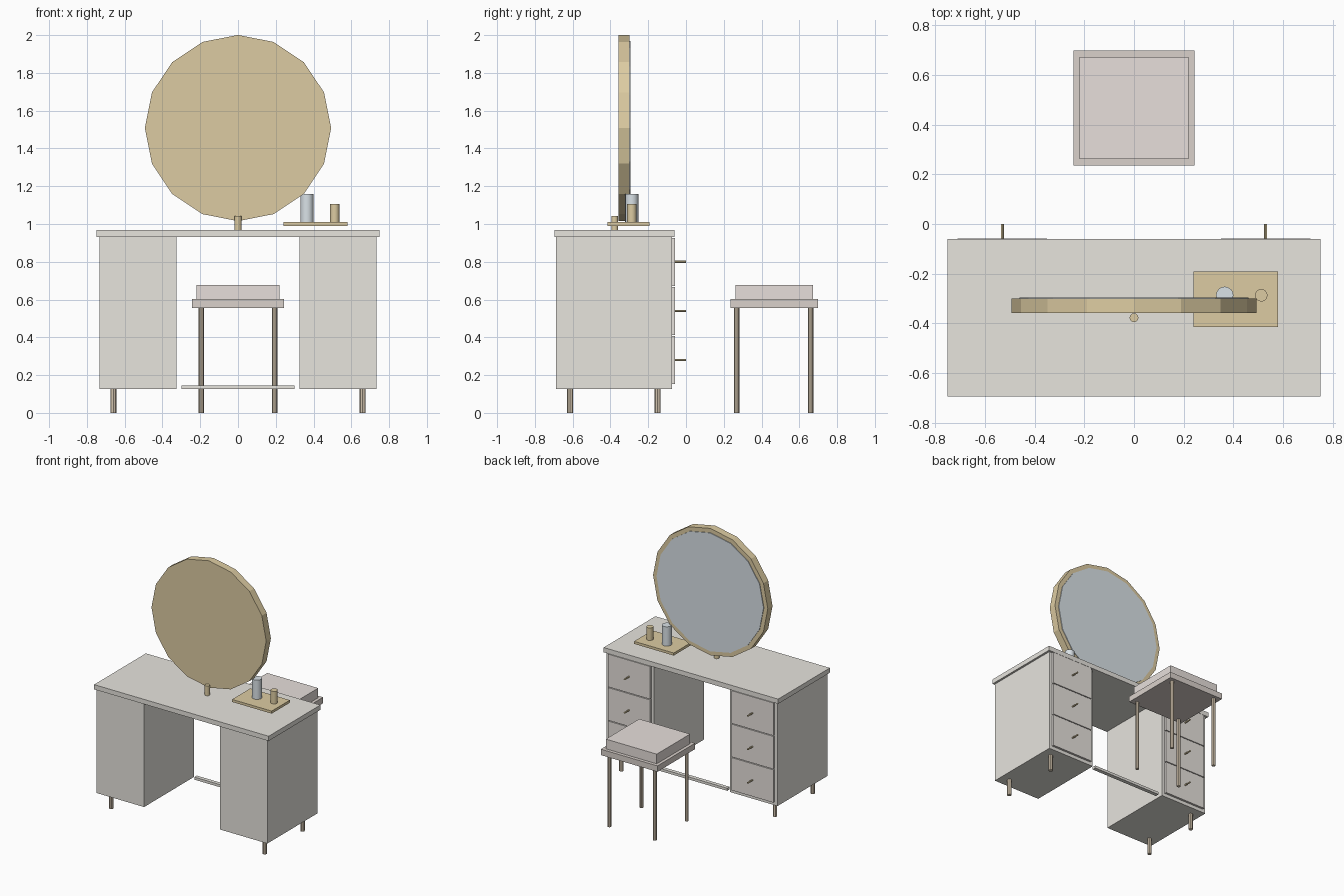
import bpy, math

if "Cube" in bpy.data.objects:
    bpy.data.objects.remove(bpy.data.objects["Cube"])


def material(name, r, g, b):
    m = bpy.data.materials.new(name)
    m.diffuse_color = (r, g, b, 1)
    m.use_nodes = True
    m.node_tree.nodes["Principled BSDF"].inputs["Base Color"].default_value = m.diffuse_color
    return m


CREAM = material("cream_paint", 0.80, 0.78, 0.73)
FRONT = material("drawer_paint", 0.80, 0.76, 0.72)
GOLD = material("brass", 0.72, 0.60, 0.36)
WOOD = material("leg_wood", 0.66, 0.56, 0.43)
FABRIC = material("fabric", 0.80, 0.74, 0.71)
SEAT = material("seat_paint", 0.70, 0.64, 0.60)
GLASS = material("glass", 0.70, 0.76, 0.80)


def box(name, x, y, z, mat):
    """Box from (min, max) pairs on each axis."""
    bpy.ops.mesh.primitive_cube_add(
        size=1, location=[(a + b) / 2 for a, b in (x, y, z)])
    o = bpy.context.object
    o.name = name
    o.scale = [b - a for a, b in (x, y, z)]
    bpy.ops.object.transform_apply(location=False, rotation=False, scale=True)
    o.data.materials.append(mat)
    return o


def rod(name, x, y, z, r, mat, sides=8, smooth=False):
    """Upright cylinder between two heights."""
    bpy.ops.mesh.primitive_cylinder_add(
        vertices=sides, radius=r, depth=z[1] - z[0],
        location=(x, y, (z[0] + z[1]) / 2))
    o = bpy.context.object
    o.name = name
    o.data.materials.append(mat)
    if smooth:
        bpy.ops.object.shade_smooth_by_angle()
    return o


def disc(name, x, z, y, r, mat, sides):
    """Cylinder lying along y."""
    bpy.ops.mesh.primitive_cylinder_add(
        vertices=sides, radius=r, depth=y[1] - y[0],
        location=(x, (y[0] + y[1]) / 2, z), rotation=(math.pi / 2, 0, 0))
    o = bpy.context.object
    o.name = name
    o.data.materials.append(mat)
    return o


# Desk top and footrest
box("desk_top", (-0.75, 0.75), (-0.695, -0.06), (0.93, 0.967), CREAM)
box("foot_rail", (-0.298, 0.298), (-0.11, -0.08), (0.126, 0.146), CREAM)

# Pedestals with drawers, knobs and feet
for s, side in ((-1, "left"), (1, "right")):
    cx = s * 0.53
    box(f"{side}_pedestal", (cx - 0.204, cx + 0.204), (-0.687, -0.075),
        (0.126, 0.93), CREAM)
    for i in range(3):
        z = 0.28 + 0.26 * i
        box(f"{side}_drawer_{i + 1}", (cx - 0.18, cx + 0.18),
            (-0.078, -0.058), (z - 0.127, z + 0.127), FRONT)
        disc(f"{side}_knob_{i + 1}", cx, z, (-0.06, 0.0), 0.006, GOLD, 8)
    for y, end in ((-0.613, "far"), (-0.15, "near")):
        rod(f"{side}_{end}_foot", s * 0.66, y, (0, 0.126), 0.016, WOOD)

# Round mirror on a short post
disc("mirror_frame", 0, 1.508, (-0.358, -0.3), 0.493, GOLD, 16)
disc("mirror_glass", 0, 1.508, (-0.32, -0.295), 0.46, GLASS, 16)
rod("mirror_post", 0, -0.377, (0.96, 1.043), 0.018, GOLD, 12)

# Tray and bottles
box("tray", (0.24, 0.58), (-0.415, -0.192), (0.99, 1.01), GOLD)
rod("tall_bottle", 0.365, -0.287, (1.01, 1.16), 0.035, GLASS, 16, True)
rod("short_bottle", 0.512, -0.287, (1.01, 1.107), 0.025, GOLD, 16, True)

# Stool
box("stool_seat", (-0.243, 0.243), (0.236, 0.698), (0.556, 0.602), SEAT)
box("stool_cushion", (-0.219, 0.219), (0.262, 0.672), (0.602, 0.677), FABRIC)
for sx in (-1, 1):
    for sy in (-1, 1):
        rod("stool_leg", sx * 0.195, 0.465 + sy * 0.196, (0, 0.556),
            0.014, WOOD)
